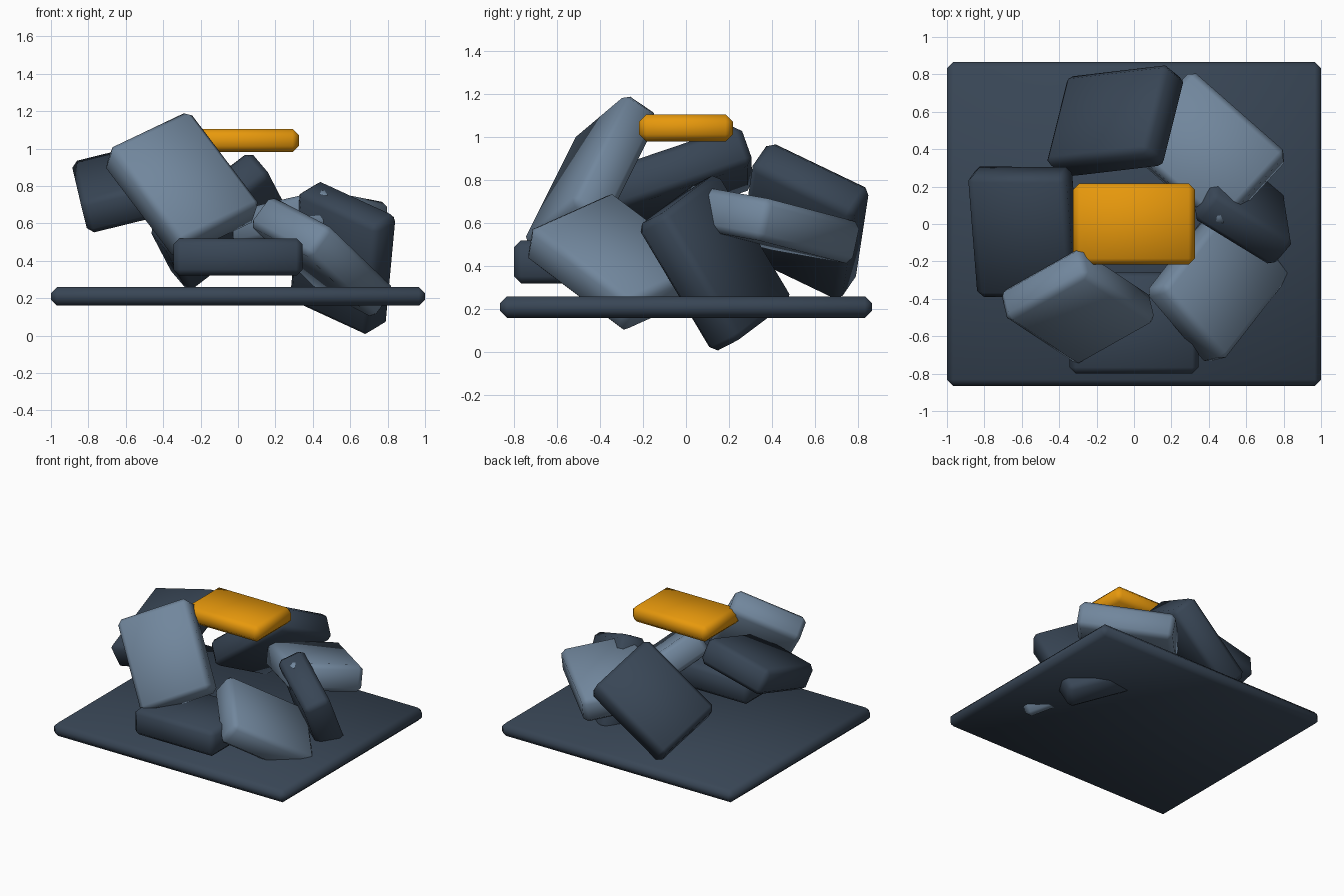
import bpy
from mathutils import Matrix, Vector

if "Cube" in bpy.data.objects:
    bpy.data.objects.remove(bpy.data.objects["Cube"])


def material(name, rgb):
    m = bpy.data.materials.new(name)
    m.diffuse_color = (*rgb, 1.0)
    m.use_nodes = True
    m.node_tree.nodes["Principled BSDF"].inputs["Base Color"].default_value = m.diffuse_color
    return m


DARK = material("dark slate", (0.040, 0.061, 0.092))
LIGHT = material("light slate", (0.165, 0.24, 0.335))
AMBER = material("amber", (0.86, 0.34, 0.004))


def slab(name, size, centre, mat, long_dir=(1, 0, 0), short_dir=(0, 1, 0)):
    """Chamfered box whose length and width follow the two given directions."""
    x = Vector(long_dir).normalized()
    y = Vector(short_dir)
    y = (y - x * y.dot(x)).normalized()
    z = x.cross(y)
    bpy.ops.mesh.primitive_cube_add(size=1)
    ob = bpy.context.object
    ob.name = name
    ob.data.transform(Matrix.Diagonal((*size, 1.0)))
    ob.matrix_world = Matrix.Translation(centre) @ Matrix((x, y, z)).transposed().to_4x4()
    ob.data.materials.append(mat)
    bev = ob.modifiers.new("chamfer", 'BEVEL')
    bev.width = 0.033
    bev.segments = 1
    bev.limit_method = 'NONE'
    for p in ob.data.polygons:
        p.use_smooth = True
    return ob


# Ground plate and the level cap floating over the ring
slab("base_plate", (2.0, 1.73, 0.10), (0, 0, 0.21), DARK)
slab("amber_cap", (0.65, 0.435, 0.125), (0, 0, 1.043), AMBER)

# Ring of tumbled stones, all cut to the same size
STONE = (0.69, 0.54, 0.20)
slab("front_stone", STONE, (0, -0.53, 0.42), DARK)
slab("front_right_stone", STONE, (0.45, -0.317, 0.42), LIGHT,
     (0.53, 0.68, -0.51), (0.61, -0.72, -0.32))
slab("right_stone", STONE, (0.56, 0.135, 0.415), DARK,
     (-0.08, 0.51, -0.855), (0.795, -0.495, -0.353))
slab("back_right_stone", STONE, (0.385, 0.39, 0.595), LIGHT,
     (0.74, -0.65, 0.17), (-0.67, -0.73, 0.13))
slab("back_stone", STONE, (-0.10, 0.55, 0.61), DARK,
     (0.79, 0.093, 0.605), (0.21, 0.88, -0.43))
slab("left_stone", STONE, (-0.585, -0.042, 0.80), DARK,
     (0.075, -0.945, -0.32), (0.97, 0, 0.24))
slab("front_left_stone", STONE, (-0.30, -0.44, 0.805), LIGHT,
     (0.56, -0.37, -0.74), (0.80, 0.45, 0.38))
